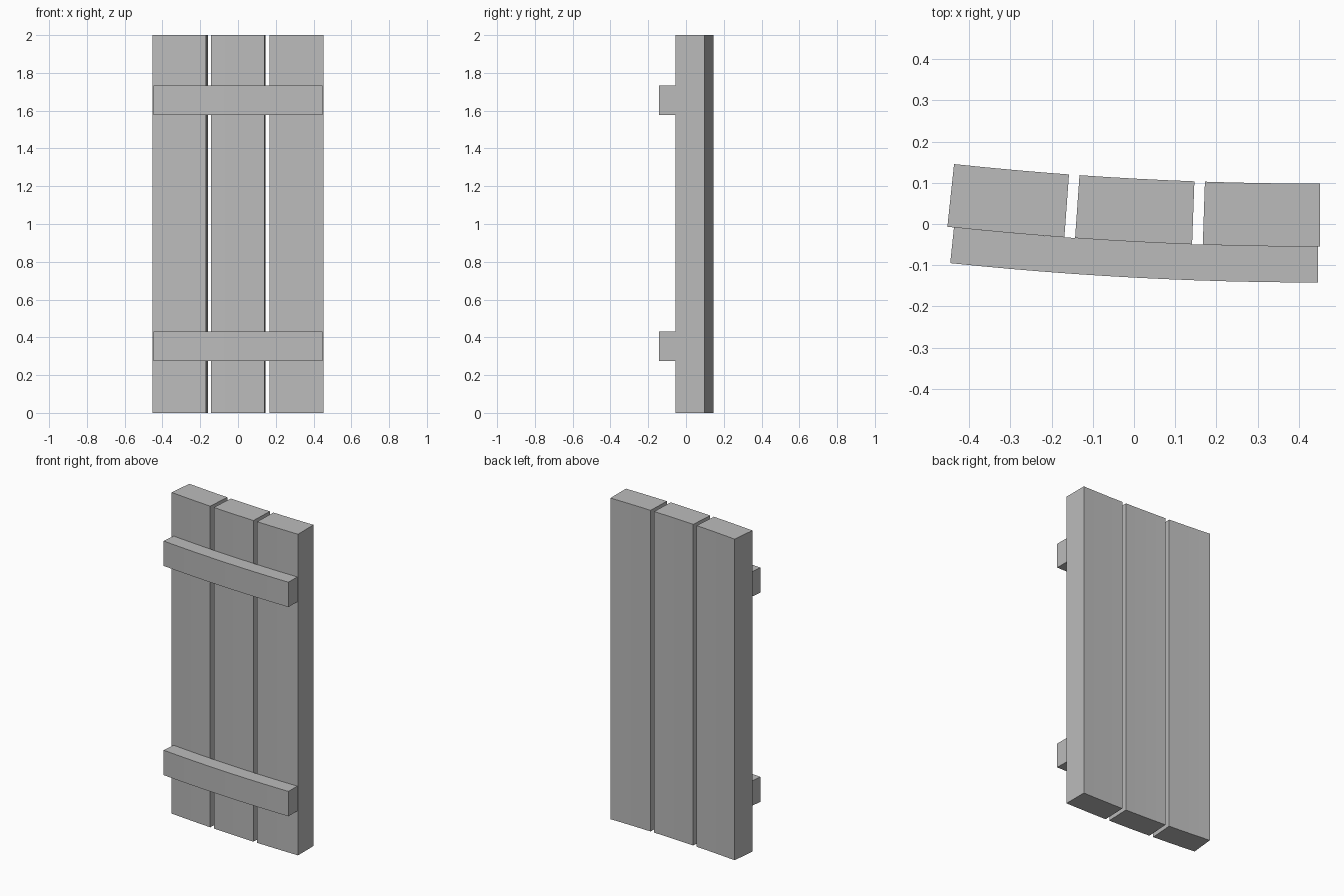
import bpy, bmesh, math

if "Cube" in bpy.data.objects:
    bpy.data.objects.remove(bpy.data.objects["Cube"])

# Everything follows one gentle arc seen from above
CX, R = 0.452, 8.5
CY = R - 0.055

grey = bpy.data.materials.new("plain grey")
grey.diffuse_color = (0.5, 0.5, 0.5, 1)
grey.use_nodes = True
grey.node_tree.nodes["Principled BSDF"].inputs["Base Color"].default_value = grey.diffuse_color


def arc_point(x_front, out):
    """Point on the arc at front position x_front, pushed outward by out."""
    a = math.asin((CX - x_front) / R)
    r = R + out
    return CX - r * math.sin(a), CY - r * math.cos(a)


def curved_block(name, x0, x1, out0, out1, z0, z1, steps):
    """Block bent along the arc between two offsets and two heights."""
    xs = [x0 + (x1 - x0) * i / steps for i in range(steps + 1)]
    outline = [arc_point(x, out1) for x in xs]
    outline += [arc_point(x, out0) for x in reversed(xs)]
    bm = bmesh.new()
    low = [bm.verts.new((x, y, z0)) for x, y in outline]
    high = [bm.verts.new((x, y, z1)) for x, y in outline]
    n = len(outline)
    for i in range(n):
        j = (i + 1) % n
        bm.faces.new((low[i], low[j], high[j], high[i]))
    # Caps as strips of quads
    for i in range(steps):
        a, b, c, d = i, i + 1, n - 2 - i, n - 1 - i
        bm.faces.new((low[d], low[c], low[b], low[a]))
        bm.faces.new((high[a], high[b], high[c], high[d]))
    bmesh.ops.recalc_face_normals(bm, faces=bm.faces)
    mesh = bpy.data.meshes.new(name)
    bm.to_mesh(mesh)
    bm.free()
    mesh.materials.append(grey)
    obj = bpy.data.objects.new(name, mesh)
    bpy.context.collection.objects.link(obj)


# Three upright planks
for side, x0, x1 in (("left", -0.453, -0.169),
                     ("middle", -0.143, 0.141),
                     ("right", 0.167, 0.452)):
    curved_block(side + "_plank", x0, x1, -0.153, 0, 0, 2, 4)

# Two cross battens on the front
for level, z in (("lower", 0.275), ("upper", 1.578)):
    curved_block(level + "_batten", -0.437, 0.447, 0, 0.087, z, z + 0.155, 12)
